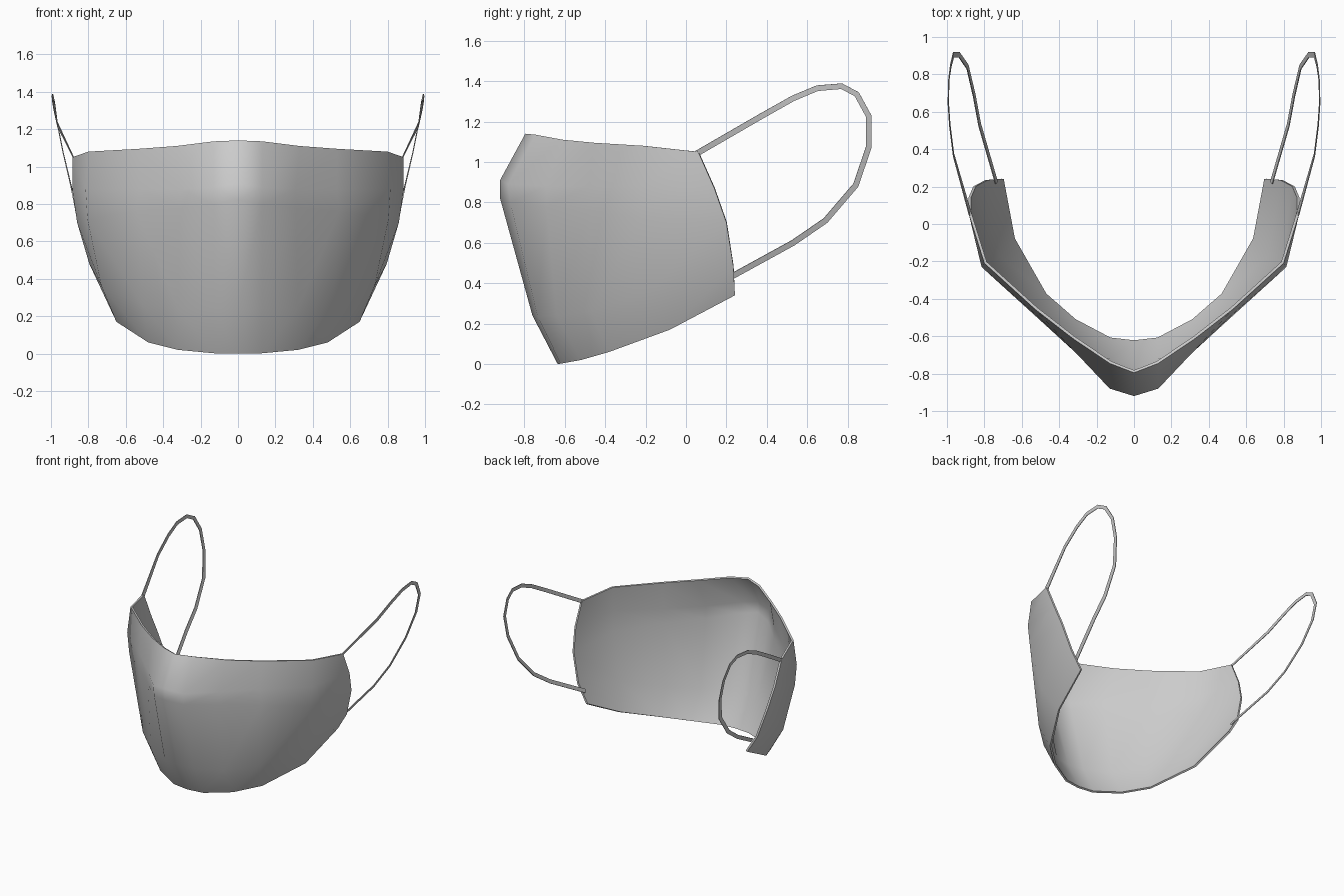
import bpy
import math
from mathutils import Vector

if "Cube" in bpy.data.objects:
    bpy.data.objects.remove(bpy.data.objects["Cube"])


def finish(obj, thickness, offset):
    """Mirror across x, give thickness, bake and shade smooth."""
    bpy.ops.object.select_all(action='DESELECT')
    obj.select_set(True)
    bpy.context.view_layer.objects.active = obj
    mir = obj.modifiers.new("mirror", 'MIRROR')
    mir.use_clip = True
    sol = obj.modifiers.new("thickness", 'SOLIDIFY')
    sol.thickness = thickness
    sol.offset = offset
    for name in ("mirror", "thickness"):
        bpy.ops.object.modifier_apply(modifier=name)
    bpy.ops.object.shade_smooth_by_angle(angle=math.radians(50))


def grid_object(name, columns):
    """Skin a list of equal-length point columns with quads."""
    n = len(columns[0])
    verts = [p for col in columns for p in col]
    faces = [(i * n + j + 1, (i + 1) * n + j + 1, (i + 1) * n + j, i * n + j)
             for i in range(len(columns) - 1) for j in range(n - 1)]
    mesh = bpy.data.meshes.new(name)
    mesh.from_pydata(verts, [], faces)
    obj = bpy.data.objects.new(name, mesh)
    bpy.context.collection.objects.link(obj)
    return obj


# Mask shell: vertical profiles from the centre seam to the side hem, top to bottom
profiles = [
    [(0, -.795, 1.14), (0, -.92, .91), (0, -.92, .82), (0, -.76, .24), (0, -.635, 0)],
    [(.13, -.745, 1.135), (.13, -.88, .89), (.13, -.87, .80), (.13, -.735, .24), (.13, -.62, .002)],
    [(.33, -.61, 1.11), (.31, -.69, .88), (.31, -.69, .78), (.32, -.64, .24), (.32, -.52, .02)],
    [(.53, -.455, 1.095), (.53, -.48, .88), (.54, -.48, .76), (.51, -.47, .26), (.48, -.38, .06)],
    [(.80, -.21, 1.08), (.815, -.23, .88), (.805, -.22, .72), (.73, -.18, .36), (.65, -.08, .17)],
    [(.885, .06, 1.05), (.885, .14, .87), (.86, .20, .70), (.795, .235, .48), (.71, .242, .34)],
]
finish(grid_object("mask_shell", profiles), .015, -1)

# Ear loops: a flat ribbon swept along a leaning loop, mirrored to both sides
path = [Vector(p) for p in [
    (.875, .05, 1.04), (.965, .37, 1.225), (.985, .53, 1.315), (.993, .65, 1.365),
    (.99, .77, 1.375), (.98, .845, 1.335), (.965, .905, 1.225), (.935, .905, 1.075),
    (.89, .84, .885), (.855, .69, .71), (.825, .53, .60), (.735, .22, .43)]]
ribbon = []
for k, p in enumerate(path):
    t = path[min(k + 1, len(path) - 1)] - path[max(k - 1, 0)]
    side = Vector((0, -t.z, t.y)).normalized() * .014
    side.x = side.z * (.08 if p.z > 1.2 else .4)
    ribbon.append([p + side, p - side])
finish(grid_object("ear_loops", ribbon), .005, 0)
